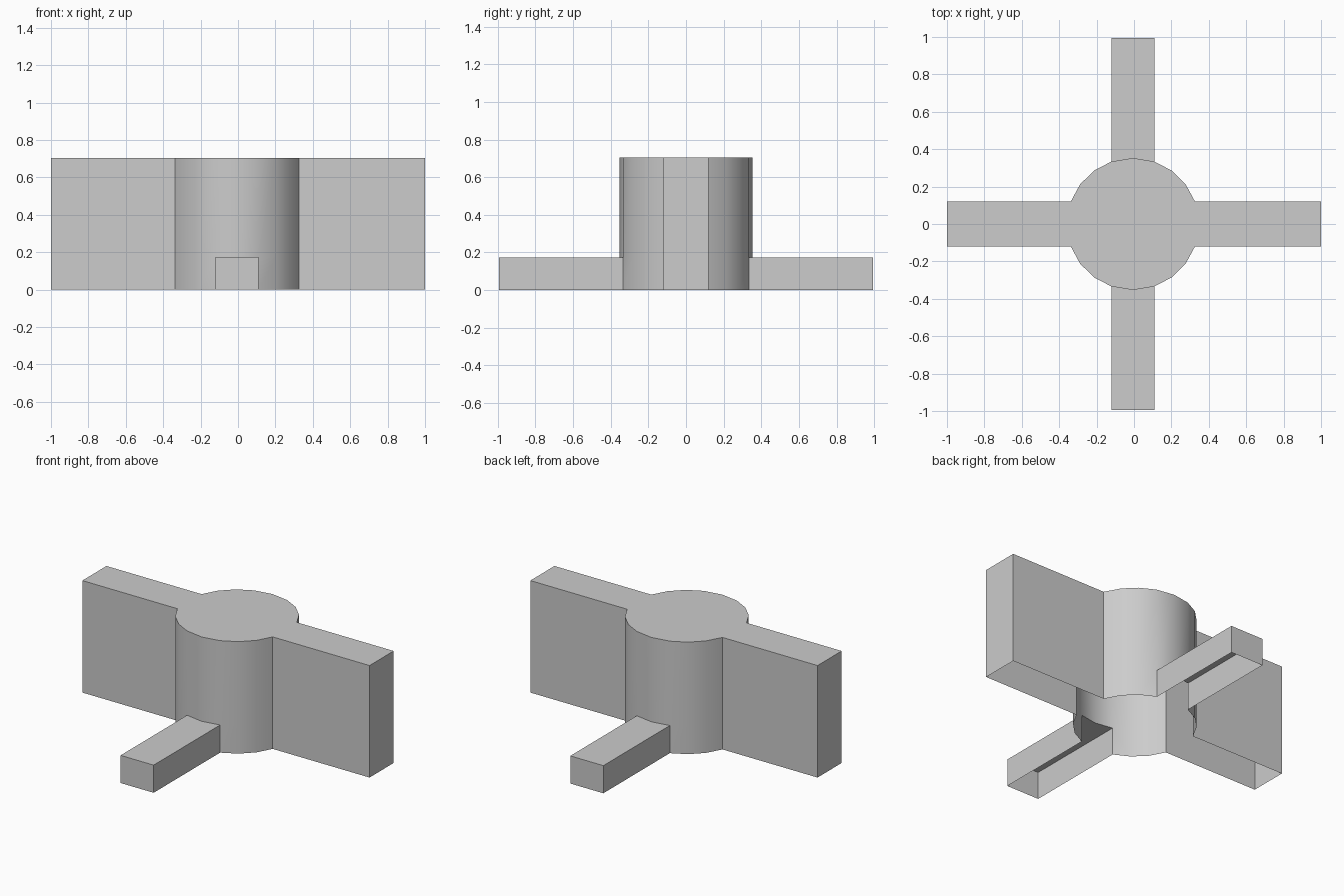
import bpy, bmesh, math

if "Cube" in bpy.data.objects:
    bpy.data.objects.remove(bpy.data.objects["Cube"])

CX = -0.006                    # hub axis
R, H, ARM_H = 0.353, 0.705, 0.174
WING_HALF, ARM_HALF = 0.12, 0.115
ARM_END = 0.995

grey = bpy.data.materials.new("plain_grey")
grey.diffuse_color = (0.604, 0.604, 0.604, 1)
grey.use_nodes = True
grey.node_tree.nodes["Principled BSDF"].inputs["Base Color"].default_value = grey.diffuse_color


def finish(bm, name):
    bmesh.ops.remove_doubles(bm, verts=bm.verts, dist=1e-5)
    mesh = bpy.data.meshes.new(name)
    bm.to_mesh(mesh)
    bm.free()
    obj = bpy.data.objects.new(name, mesh)
    bpy.context.collection.objects.link(obj)
    mesh.materials.append(grey)
    bpy.ops.object.select_all(action='DESELECT')
    obj.select_set(True)
    bpy.context.view_layer.objects.active = obj
    bpy.ops.object.shade_smooth_by_angle(angle=math.radians(30))
    return obj


def face(bm, pts):
    bm.faces.new([bm.verts.new(p) for p in pts])


def wall(bm, a, b, z0, z1):
    face(bm, [(*a, z0), (*b, z0), (*b, z1), (*a, z1)])


# Hub arc, from the right wing over the back arm to the left wing
a0 = math.asin(WING_HALF / R)
a1 = math.acos(ARM_HALF / R)
quarter = [a0 + (a1 - a0) * i / 3 for i in range(4)]
angles = quarter + [math.pi / 2] + [math.pi - a for a in reversed(quarter)]
arc = [(CX + R * math.cos(a), R * math.sin(a)) for a in angles]

# Hub and wings: one shell with an open underside
plan = [(1, -WING_HALF), (1, WING_HALF)] + arc
plan += [(-1, WING_HALF), (-1, -WING_HALF)] + [(x, -y) for x, y in reversed(arc)]
bm = bmesh.new()
face(bm, [(x, y, H) for x, y in plan])
for i, a in enumerate(plan):
    b = plan[(i + 1) % len(plan)]
    wall(bm, a, b, ARM_H, H)
    over_arm = max(abs(a[0] - CX), abs(b[0] - CX)) < ARM_HALF + 0.001
    if not over_arm:           # the arms open into the hub
        wall(bm, a, b, 0, ARM_H)
finish(bm, "hub_with_wings")

# Low arms, open below and towards the hub
for name, s in (("back_arm", 1), ("front_arm", -1)):
    right, apex, left = [(x, y * s) for x, y in arc[3:6]]
    path = [right, (right[0], s * ARM_END), (left[0], s * ARM_END), left]
    bm = bmesh.new()
    face(bm, [(x, y, ARM_H) for x, y in path + [apex]])
    for a, b in zip(path, path[1:]):
        wall(bm, a, b, 0, ARM_H)
    if s < 0:
        bmesh.ops.reverse_faces(bm, faces=bm.faces[:])
    finish(bm, name)
